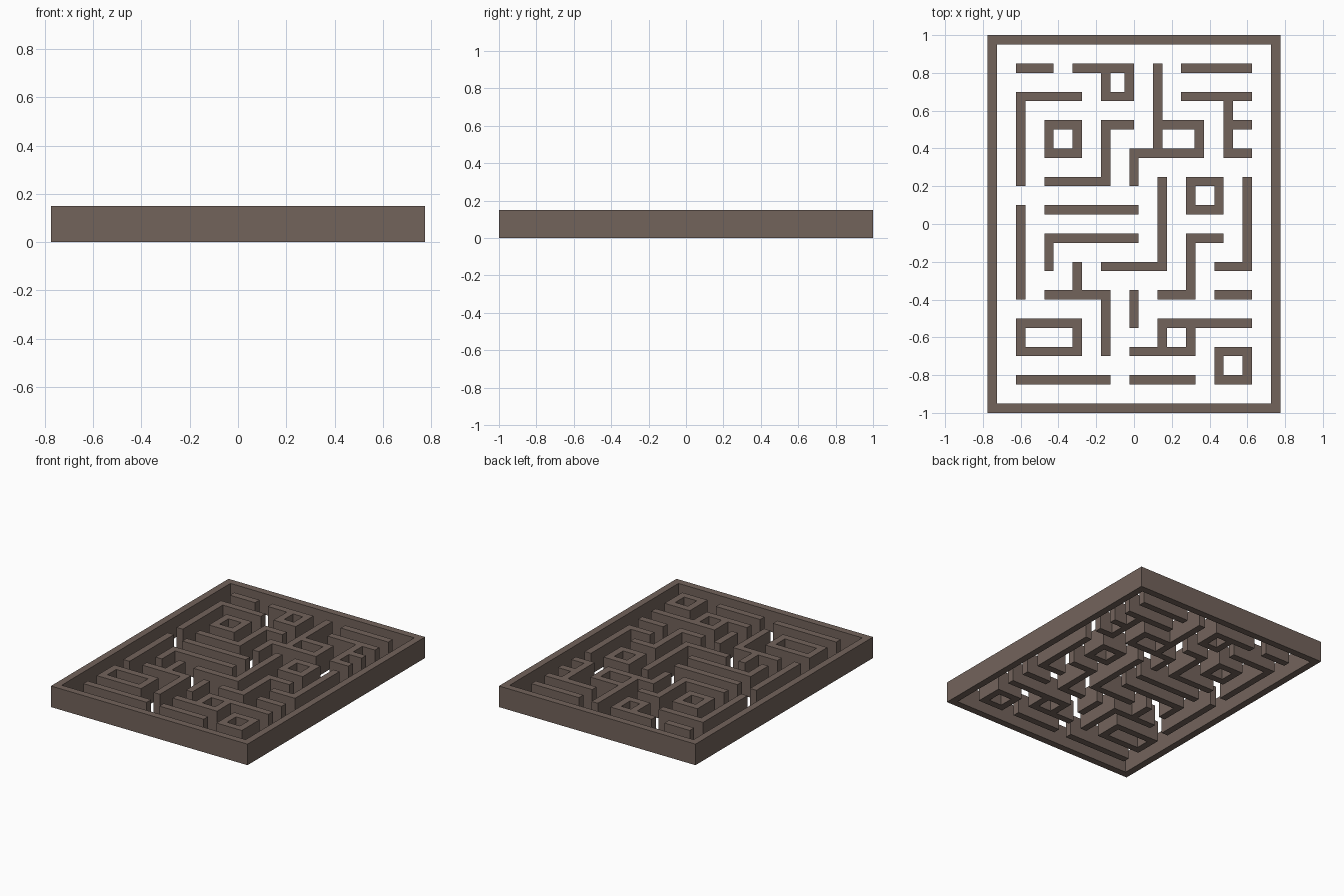
import bpy, bmesh

if "Cube" in bpy.data.objects:
    bpy.data.objects.remove(bpy.data.objects["Cube"])

HALF, HEIGHT = 0.025, 0.15   # half wall thickness, wall height

mat = bpy.data.materials.new("grey brown")
mat.diffuse_color = (0.171, 0.125, 0.105, 1)
mat.use_nodes = True
mat.node_tree.nodes["Principled BSDF"].inputs["Base Color"].default_value = mat.diffuse_color


def box(x0, y0, x1, y1):
    """Centrelines of a closed rectangular wall."""
    return [(x0, y0, x1, y0), (x0, y1, x1, y1), (x0, y0, x0, y1), (x1, y0, x1, y1)]


def wall(name, *runs):
    """Merge straight runs (centrelines) into one clean extruded solid."""
    rects = [(min(a, c) - HALF, min(b, d) - HALF, max(a, c) + HALF, max(b, d) + HALF)
             for a, b, c, d in runs]
    xs = sorted({round(v, 4) for r in rects for v in (r[0], r[2])})
    ys = sorted({round(v, 4) for r in rects for v in (r[1], r[3])})
    bm = bmesh.new()
    grid = {}

    def vert(i, j):
        if (i, j) not in grid:
            grid[i, j] = bm.verts.new((xs[i], ys[j], 0))
        return grid[i, j]

    for i in range(len(xs) - 1):
        for j in range(len(ys) - 1):
            cx, cy = (xs[i] + xs[i + 1]) / 2, (ys[j] + ys[j + 1]) / 2
            if any(r[0] < cx < r[2] and r[1] < cy < r[3] for r in rects):
                bm.faces.new([vert(i, j), vert(i + 1, j), vert(i + 1, j + 1), vert(i, j + 1)])
    top = bmesh.ops.extrude_face_region(bm, geom=bm.faces[:], use_keep_orig=True)
    bmesh.ops.translate(bm, vec=(0, 0, HEIGHT),
                        verts=[g for g in top["geom"] if isinstance(g, bmesh.types.BMVert)])
    bmesh.ops.recalc_face_normals(bm, faces=bm.faces[:])
    me = bpy.data.meshes.new(name)
    bm.to_mesh(me)
    bm.free()
    me.materials.append(mat)
    bpy.context.collection.objects.link(bpy.data.objects.new(name, me))


# Outer border
wall("outer_frame", *box(-.75, -.975, .75, .975))

# Upper left
wall("upper_left_bar", (-.6, .825, -.45, .825))
wall("upper_loop_wall", (-.3, .825, -.025, .825), *box(-.15, .675, -.025, .825))
wall("left_corner_wall", (-.6, .675, -.3, .675), (-.6, .675, -.6, .225))
wall("left_square", *box(-.45, .375, -.3, .525))
wall("step_wall", (-.15, .525, -.025, .525), (-.15, .525, -.15, .225), (-.45, .225, -.15, .225))

# Upper right
wall("tall_loop_wall", (.125, .825, .125, .375), *box(.125, .375, .345, .525),
     (0, .375, .125, .375), (0, .375, 0, .225))
wall("upper_right_bar", (.275, .825, .6, .825))
wall("comb_wall", (.275, .675, .6, .675), (.5, .675, .5, .375),
     (.5, .525, .6, .525), (.5, .375, .6, .375))

# Middle
wall("middle_bar", (-.45, .075, 0, .075))
wall("left_upright", (-.6, .075, -.6, -.375))
wall("middle_corner_wall", (-.45, -.075, 0, -.075), (-.45, -.075, -.45, -.225))
wall("centre_corner_wall", (.15, .225, .15, -.225), (-.15, -.225, .15, -.225))
wall("right_square", *box(.3, .075, .45, .225))
wall("right_corner_wall", (.6, .225, .6, -.225), (.45, -.225, .6, -.225))
wall("right_step_wall", (.3, -.075, .45, -.075), (.3, -.075, .3, -.375), (.15, -.375, .3, -.375))
wall("right_short_bar", (.45, -.375, .6, -.375))

# Lower part
wall("branch_wall", (-.3, -.225, -.3, -.375), (-.45, -.375, -.15, -.375),
     (-.15, -.375, -.15, -.675))
wall("centre_stub", (0, -.375, 0, -.525))
wall("lower_left_rectangle", *box(-.6, -.675, -.3, -.525))
wall("lower_loop_wall", (.15, -.525, .6, -.525), *box(.15, -.675, .3, -.525),
     (0, -.675, .15, -.675))
wall("lower_right_square", *box(.45, -.825, .6, -.675))
wall("lower_left_bar", (-.6, -.825, -.15, -.825))
wall("lower_middle_bar", (0, -.825, .3, -.825))
